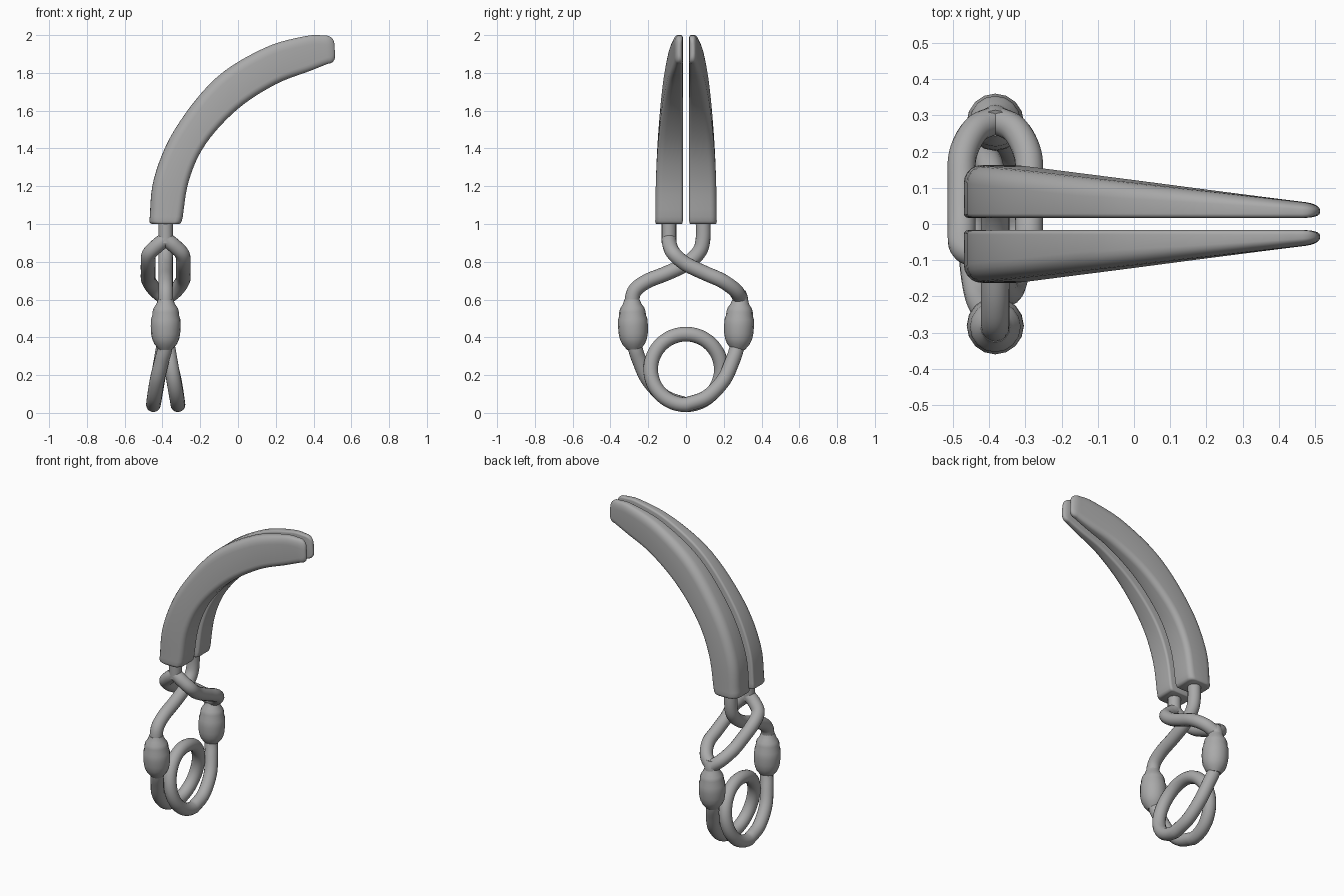
import bpy, bmesh
from math import sin, cos, pi, radians
from mathutils import Vector

cube = bpy.data.objects.get("Cube")
if cube:
    bpy.data.objects.remove(cube)

steel = bpy.data.materials.new("satin grey")
steel.use_nodes = True
GREY = (0.4, 0.4, 0.4, 1)
steel.diffuse_color = GREY
steel.node_tree.nodes["Principled BSDF"].inputs["Base Color"].default_value = GREY

X0 = -0.383   # axis of the wire work
R = 0.039     # wire radius


def spline(points, steps=6):
    """Smooth path through the given points."""
    p = [Vector(q) for q in points]
    p = [2 * p[0] - p[1]] + p + [2 * p[-1] - p[-2]]
    out = []
    for a, b, c, d in zip(p, p[1:], p[2:], p[3:]):
        for i in range(steps):
            t = i / steps
            out.append(0.5 * (2 * b + (c - a) * t + (2 * a - 5 * b + 4 * c - d) * t * t
                              + (3 * b - a - 3 * c + d) * t ** 3))
    return out + [p[-2]]


def finish(obj, angle):
    bpy.ops.object.select_all(action='DESELECT')
    obj.select_set(True)
    bpy.context.view_layer.objects.active = obj
    if obj.type == 'CURVE':
        bpy.ops.object.convert(target='MESH')
    bpy.ops.object.shade_smooth_by_angle(angle=radians(angle))


def tube(name, points, radii=None):
    """Round bar along a path, with optional radius at each point."""
    curve = bpy.data.curves.new(name, 'CURVE')
    curve.dimensions = '3D'
    curve.bevel_depth = 1.0
    curve.bevel_resolution = 6
    curve.use_fill_caps = True
    s = curve.splines.new('POLY')
    s.points.add(len(points) - 1)
    for i, q in enumerate(points):
        s.points[i].co = (*q, 1)
        s.points[i].radius = radii[i] if radii else R
    obj = bpy.data.objects.new(name, curve)
    bpy.context.collection.objects.link(obj)
    curve.materials.append(steel)
    finish(obj, 60)


def section(w, h):
    """Rounded cross-section: across the grip, and outward from the middle."""
    pts = []
    for cx, cy, r, start in ((0, 0, 0.012, 180), (w, 0, 0.014, 270),
                             (w, h, 0.035, 0), (0, h, 0.05, 90)):
        rx, ry = min(r, w * 0.45), min(r, h * 0.45)
        ox = rx if cx == 0 else cx - rx
        oy = ry if cy == 0 else cy - ry
        for k in range(6):
            a = radians(start + 18 * k)
            pts.append((ox + rx * cos(a), oy + ry * sin(a)))
    return pts


def grip(name, side):
    """Curved tapering handle lofted between its back and belly edges."""
    back = spline([(-0.47, 1.0, 0), (-0.445, 1.24, 0), (-0.335, 1.5, 0), (-0.12, 1.77, 0),
                   (0.14, 1.932, 0), (0.36, 1.995, 0), (0.465, 1.998, 0)])
    belly = spline([(-0.298, 1.0, 0), (-0.26, 1.23, 0), (-0.17, 1.425, 0), (0.0, 1.61, 0),
                    (0.2, 1.74, 0), (0.38, 1.81, 0), (0.475, 1.848, 0)])
    stations = [(a, b, 0) for a, b in zip(back, belly)]
    a, b, _ = stations[0]
    up = Vector((0, 0.015, 0))
    stations[0:1] = [(a, b, 0.015), (a + up * 0.3, b + up * 0.3, 0.005), (a + up, b + up, 0)]
    # rounded tip
    a, b, _ = stations[-1]
    for k in range(1, 6):
        t = k * pi / 10
        step = Vector((0.042, 0.0, 0)) * sin(t)
        stations.append((a + step, b + step, 0.042 * (1 - cos(t))))

    bm = bmesh.new()
    rings = []
    for a, b, inset in stations:
        mid = (a + b) / 2
        outer = min(0.163, 0.163 - 0.12 * (mid.x + 0.385))
        d = (b - a).normalized()
        w = (b - a).length - 2 * inset
        iy = min(inset * 0.35, 0.014)
        start = a + d * inset
        ring = []
        for u, v in section(w, outer - 0.017 - 2 * iy):
            q = start + d * u
            ring.append(bm.verts.new((q.x, side * (0.017 + iy + v), q.y)))
        rings.append(ring)
    for r1, r2 in zip(rings, rings[1:]):
        for i in range(len(r1)):
            j = (i + 1) % len(r1)
            bm.faces.new((r1[i], r1[j], r2[j], r2[i]))
    bm.faces.new(rings[0])
    bm.faces.new(rings[-1])
    bmesh.ops.recalc_face_normals(bm, faces=bm.faces)
    mesh = bpy.data.meshes.new(name)
    bm.to_mesh(mesh)
    bm.free()
    mesh.materials.append(steel)
    obj = bpy.data.objects.new(name, mesh)
    bpy.context.collection.objects.link(obj)
    finish(obj, 45)


grip("front_handle", -1)
grip("back_handle", 1)

# Single bar passing through the fork, from the back handle to the front collar
bar = [(0.09, 1.03), (0.09, 0.92), (0.068, 0.85), (0, 0.788), (-0.1, 0.74),
       (-0.21, 0.695), (-0.275, 0.64), (-0.29, 0.55)]
tube("crossing_bar", spline([(X0, y, z) for y, z in bar]))

# Forked bar from the front handle to the back collar
tube("fork_top_stem", [(X0, -0.09, z) for z in (1.03, 0.96, 0.9)])
tube("fork_bottom_stem", spline([(X0, 0.278, 0.635), (X0, 0.29, 0.6), (X0, 0.29, 0.54)]))
prong = [(0, -0.09, 0.92), (0.045, -0.085, 0.885), (0.088, -0.062, 0.84), (0.093, 0, 0.788),
         (0.093, 0.1, 0.74), (0.09, 0.19, 0.70), (0.055, 0.26, 0.65), (0, 0.288, 0.605)]
for name, side in (("left_fork_prong", 1), ("right_fork_prong", -1)):
    tube(name, spline([(X0 + side * x, y, z) for x, y, z in prong]))

# Collars joining the bars to the spring
profile = [(0.6, 0.04), (0.575, 0.05), (0.555, 0.064), (0.535, 0.07), (0.515, 0.071),
           (0.495, 0.078), (0.46, 0.079), (0.42, 0.077), (0.39, 0.071), (0.365, 0.06),
           (0.345, 0.044), (0.335, 0.036)]
for name, side in (("front_collar", -1), ("back_collar", 1)):
    tube(name, [(X0, side * (0.276 + 0.04 * (z - 0.34)), z) for z, r in profile],
         [r for z, r in profile])

# Spring coil: half of it is turned about the vertical axis to give the rest
half = spline([(0, -0.28, 0.4), (-0.004, -0.268, 0.34), (-0.02, -0.248, 0.28),
               (-0.045, -0.2, 0.175), (-0.06, -0.11, 0.083), (-0.065, 0, 0.043)])
for k in range(1, 25):
    t = pi * k / 24
    half.append(Vector((-0.065 * (1 + cos(t)) / 2, 0.187 * sin(t), 0.23 - 0.187 * cos(t))))
other = [Vector((-p.x, -p.y, p.z)) for p in reversed(half[:-1])]
tube("spring_coil", [p + Vector((X0, 0, 0)) for p in half + other])
